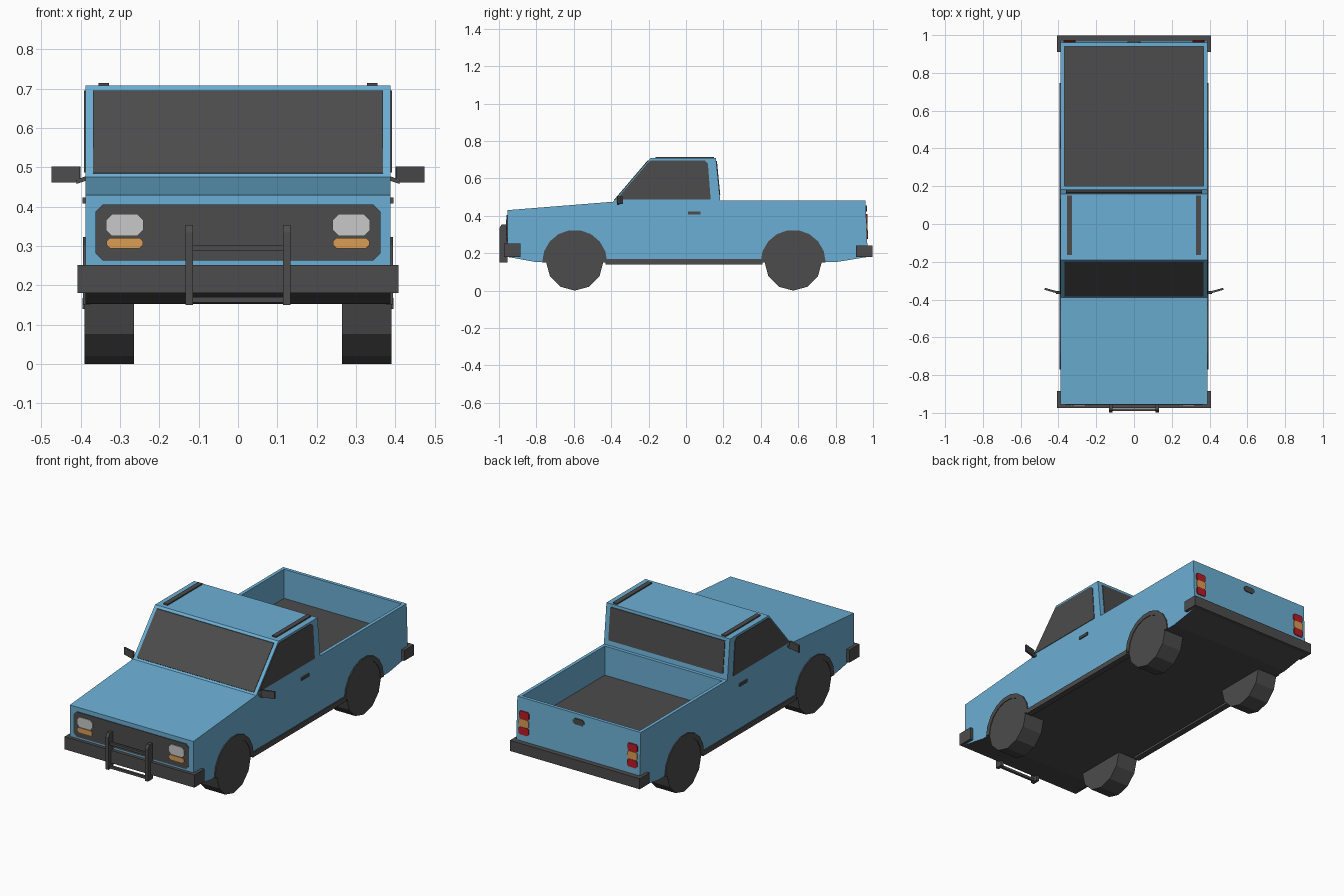
import bpy, bmesh, math
from mathutils import Vector

if "Cube" in bpy.data.objects:
    bpy.data.objects.remove(bpy.data.objects["Cube"])


def material(name, rgb):
    m = bpy.data.materials.new(name)
    m.diffuse_color = (*rgb, 1)
    m.use_nodes = True
    m.node_tree.nodes["Principled BSDF"].inputs["Base Color"].default_value = m.diffuse_color
    return m


BLUE = material("blue paint", (0.15, 0.43, 0.66))
DARK = material("dark grey", (0.072, 0.072, 0.072))
WHITE = material("lamp white", (0.58, 0.58, 0.58))
ORANGE = material("indicator orange", (0.70, 0.34, 0.09))
RED = material("tail lamp red", (0.48, 0.012, 0.02))

PLACE = {'x': lambda p, t: (t, p[0], p[1]),
         'y': lambda p, t: (p[0], t, p[1]),
         'z': lambda p, t: (p[0], p[1], t)}


def prism(name, pts, axis, a, b, mat):
    """Extrude an outline along an axis from a to b."""
    bm = bmesh.new()
    lo = [bm.verts.new(PLACE[axis](p, a)) for p in pts]
    hi = [bm.verts.new(PLACE[axis](p, b)) for p in pts]
    n = len(pts)
    bm.faces.new(lo)
    bm.faces.new(hi)
    for i in range(n):
        j = (i + 1) % n
        bm.faces.new((lo[i], lo[j], hi[j], hi[i]))
    bmesh.ops.recalc_face_normals(bm, faces=bm.faces)
    me = bpy.data.meshes.new(name)
    bm.to_mesh(me)
    bm.free()
    me.materials.append(mat)
    ob = bpy.data.objects.new(name, me)
    bpy.context.collection.objects.link(ob)
    return ob


def rect(u0, v0, u1, v1, c=0.0):
    """Rectangle outline with optional chamfered corners."""
    if c == 0:
        return [(u0, v0), (u1, v0), (u1, v1), (u0, v1)]
    return [(u0 + c, v0), (u1 - c, v0), (u1, v0 + c), (u1, v1 - c),
            (u1 - c, v1), (u0 + c, v1), (u0, v1 - c), (u0, v0 + c)]


def pair(name, pts, axis, a, b, mat):
    """Make a part on the right (+x) and its mirror on the left."""
    prism("right_" + name, pts, axis, a, b, mat)
    if axis == 'x':
        prism("left_" + name, pts, axis, -b, -a, mat)
    else:
        prism("left_" + name, [(-u, v) for u, v in pts], axis, a, b, mat)


# body shell: side outline, then the sunken load bed
outline = [(-0.955, 0.18), (-0.955, 0.43), (-0.39, 0.475), (-0.19, 0.708),
           (0.16, 0.708), (0.183, 0.482), (0.96, 0.482), (0.972, 0.18),
           (0.80, 0.152), (-0.80, 0.152)]
body = prism("body", outline, 'x', -0.388, 0.388, BLUE)
body.data.materials.append(DARK)
bm = bmesh.new()
bm.from_mesh(body.data)
bm.normal_update()
deck = [f for f in bm.faces if f.normal.z > 0.99 and f.calc_center_median().y > 0.4]
bmesh.ops.inset_region(bm, faces=deck, thickness=0.027)
ext = bmesh.ops.extrude_face_region(bm, geom=deck)
floor = [g for g in ext['geom'] if isinstance(g, bmesh.types.BMFace)]
bmesh.ops.translate(bm, verts=list({v for f in floor for v in f.verts}),
                    vec=Vector((0, 0, -0.165)))
bmesh.ops.delete(bm, geom=[f for f in deck if f.is_valid and f not in floor],
                 context='FACES')
bmesh.ops.recalc_face_normals(bm, faces=bm.faces)
bm.normal_update()
for f in bm.faces:
    c = f.calc_center_median()
    bed_floor = f.normal.z > 0.9 and c.z < 0.4
    f.material_index = 1 if f.normal.z < -0.5 or bed_floor else 0
bm.to_mesh(body.data)
bm.free()

# windows
pair("side_window", [(-0.372, 0.487), (-0.198, 0.69), (-0.185, 0.696), (0.10, 0.696),
                     (0.117, 0.68), (0.132, 0.487)], 'x', 0.386, 0.391, DARK)
prism("windshield", [(-0.381, 0.482), (-0.384, 0.486), (-0.205, 0.696), (-0.197, 0.696)],
      'x', -0.368, 0.368, DARK)
prism("rear_window", [(0.160, 0.692), (0.1655, 0.692), (0.1835, 0.51), (0.178, 0.51)],
      'x', -0.36, 0.36, DARK)

# roof rails, door handles, sills
pair("roof_rail", rect(0.328, -0.163, 0.355, 0.15), 'z', 0.705, 0.715, DARK)
pair("door_handle", rect(0.01, 0.408, 0.078, 0.424), 'x', 0.38, 0.395, DARK)
pair("sill", rect(-0.43, 0.14, 0.41, 0.168), 'x', 0.36, 0.395, DARK)

# wheels and arch lips
R = 0.153
for label, y in (("front", -0.595), ("rear", 0.573)):
    tyre = [(y + R * math.sin(math.tau * i / 12), R - R * math.cos(math.tau * i / 12))
            for i in range(12)]
    pair(label + "_wheel", tyre, 'x', 0.265, 0.3905, DARK)
    ang = [math.pi * i / 9 for i in range(10)]
    arch = [(y + 0.174 * math.cos(a), 0.151 + 0.174 * math.sin(a)) for a in ang]
    arch += [(y + 0.147 * math.cos(a), 0.151 + 0.147 * math.sin(a)) for a in reversed(ang)]
    pair(label + "_arch_lip", arch, 'x', 0.375, 0.394, DARK)


# wrap-around bumpers
def bumper(name, y_in, y_face, y_out, z0, z1):
    half = [(0.39, y_face), (0.39, y_in), (0.408, y_in), (0.408, y_out)]
    prism(name, half + [(-x, y) for x, y in reversed(half)], 'z', z0, z1, DARK)


bumper("front_bumper", -0.885, -0.95, -0.974, 0.18, 0.252)
bumper("rear_bumper", 0.91, 0.965, 0.998, 0.18, 0.24)

# bull bar
pair("bull_bar_upright", [(-0.955, 0.15), (-0.998, 0.15), (-0.998, 0.335), (-0.985, 0.354),
                          (-0.955, 0.354)], 'x', 0.115, 0.133, DARK)
for label, z in (("upper", 0.296), ("lower", 0.163)):
    prism(label + "_bull_bar_rail", rect(-0.99, z - 0.007, -0.976, z + 0.007),
          'x', -0.12, 0.12, DARK)

# grille panel with lamps
prism("grille", rect(-0.362, 0.263, 0.362, 0.405, 0.018), 'y', -0.959, -0.95, DARK)
pair("headlight", rect(0.24, 0.325, 0.336, 0.381, 0.016), 'y', -0.963, -0.956, WHITE)
pair("front_indicator", rect(0.242, 0.294, 0.334, 0.321, 0.009), 'y', -0.963, -0.956, ORANGE)

# tail lamps and tailgate handle on the slanted rear face
for label, z, mat, h in (("upper_tail_lamp", 0.387, RED, 0.022),
                         ("rear_indicator", 0.343, ORANGE, 0.022),
                         ("lower_tail_lamp", 0.299, RED, 0.022)):
    y = 0.96 + (0.482 - z) * 0.04
    pair(label, rect(0.31, z - h, 0.372, z + h, 0.008), 'y', y - 0.003, y + 0.006, mat)
prism("tailgate_handle", rect(-0.035, 0.423, 0.035, 0.456, 0.011), 'y', 0.958, 0.967, DARK)

# door mirrors on short arms
pair("mirror", [(0.402, -0.369), (0.474, -0.348), (0.472, -0.338), (0.40, -0.358)],
     'z', 0.462, 0.502, DARK)
pair("mirror_arm", [(0.38, 0.468), (0.41, 0.458), (0.412, 0.468), (0.38, 0.48)],
     'y', -0.37, -0.356, DARK)
